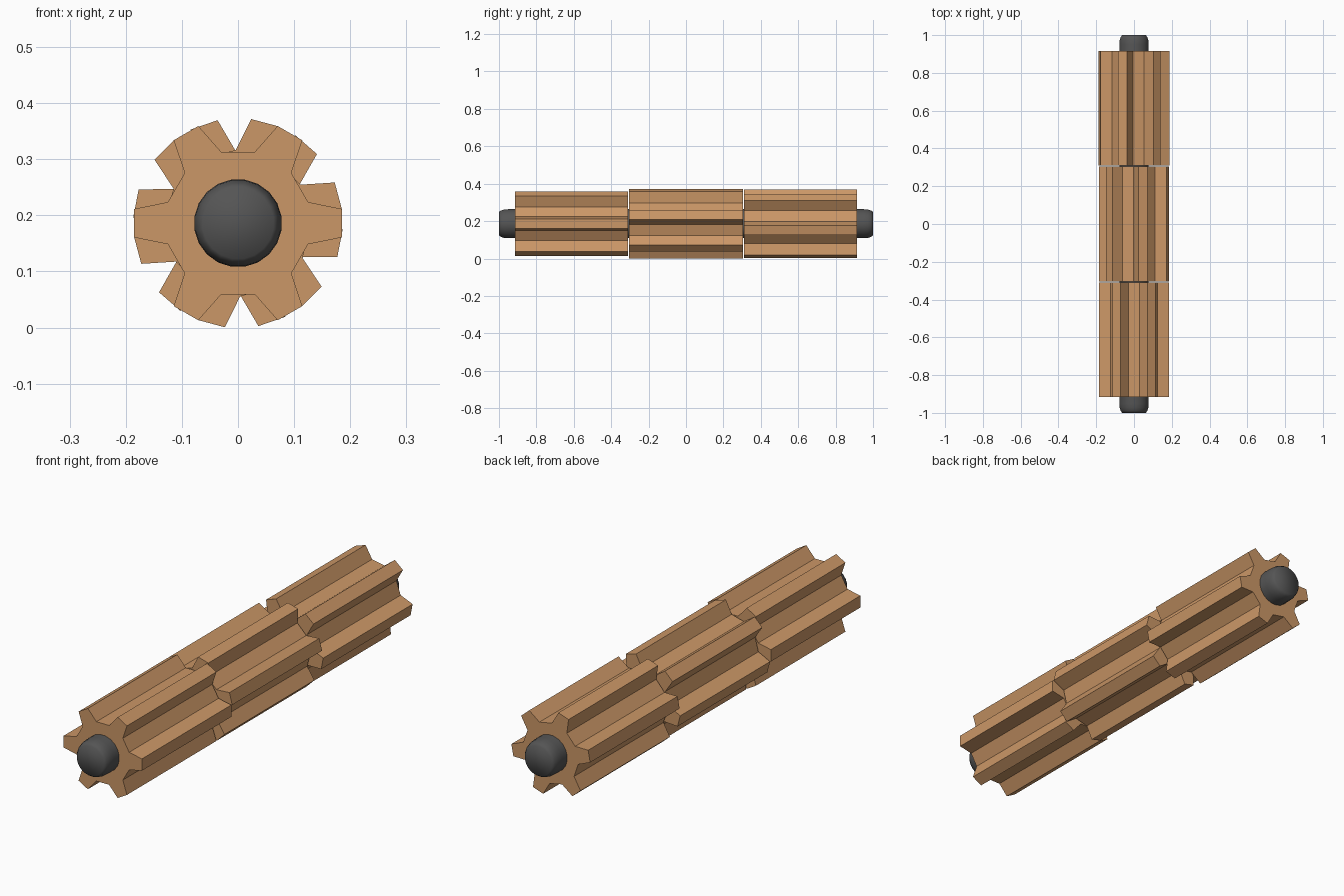
import bpy, bmesh, math

if "Cube" in bpy.data.objects:
    bpy.data.objects.remove(bpy.data.objects["Cube"])

CZ = 0.186          # height of the axle line


def material(name, rgb):
    m = bpy.data.materials.new(name)
    m.diffuse_color = (*rgb, 1)
    m.use_nodes = True
    m.node_tree.nodes["Principled BSDF"].inputs["Base Color"].default_value = m.diffuse_color
    return m


copper = material("copper", (0.60, 0.31, 0.135))
dark = material("dark grey", (0.09, 0.09, 0.09))


def loft(name, sections, mat):
    """Join matching rings of points along y and cap both ends."""
    bm = bmesh.new()
    rings = [[bm.verts.new(p) for p in s] for s in sections]
    n = len(rings[0])
    for a, b in zip(rings, rings[1:]):
        for i in range(n):
            j = (i + 1) % n
            bm.faces.new((a[i], a[j], b[j], b[i]))
    bm.faces.new(rings[0])
    bm.faces.new(rings[-1])
    bmesh.ops.recalc_face_normals(bm, faces=bm.faces)
    me = bpy.data.meshes.new(name)
    bm.to_mesh(me)
    bm.free()
    me.materials.append(mat)
    ob = bpy.data.objects.new(name, me)
    bpy.context.collection.objects.link(ob)
    return ob


def polar(r, deg, y):
    a = math.radians(deg)
    return (r * math.cos(a), y, CZ + r * math.sin(a))


def gear_ring(turn, y):
    """Six tapered teeth with flat tips and flat groove floors."""
    tooth = [(0.1305, -16.7), (0.187, -7.8), (0.187, 7.8), (0.1305, 16.7)]
    return [polar(r, turn + 60 * k + d, y) for k in range(6) for r, d in tooth]


# Three fluted rollers, each turned to a different angle
for name, turn, y0, y1 in (("front_roller", 0, -0.915, -0.310),
                           ("middle_roller", 15, -0.304, 0.304),
                           ("back_roller", -11, 0.310, 0.915)):
    loft(name, [gear_ring(turn, y0), gear_ring(turn, y1)], copper)

# Axle with rounded ends
half = [(1.0, 0.064), (0.988, 0.072), (0.972, 0.077), (0.95, 0.0785)]
profile = [(-y, r) for y, r in half] + [(y, r) for y, r in reversed(half)]
axle = loft("axle", [[polar(r, 18 * i + 9, y) for i in range(20)]
                     for y, r in profile], dark)
for p in axle.data.polygons:
    p.use_smooth = True
